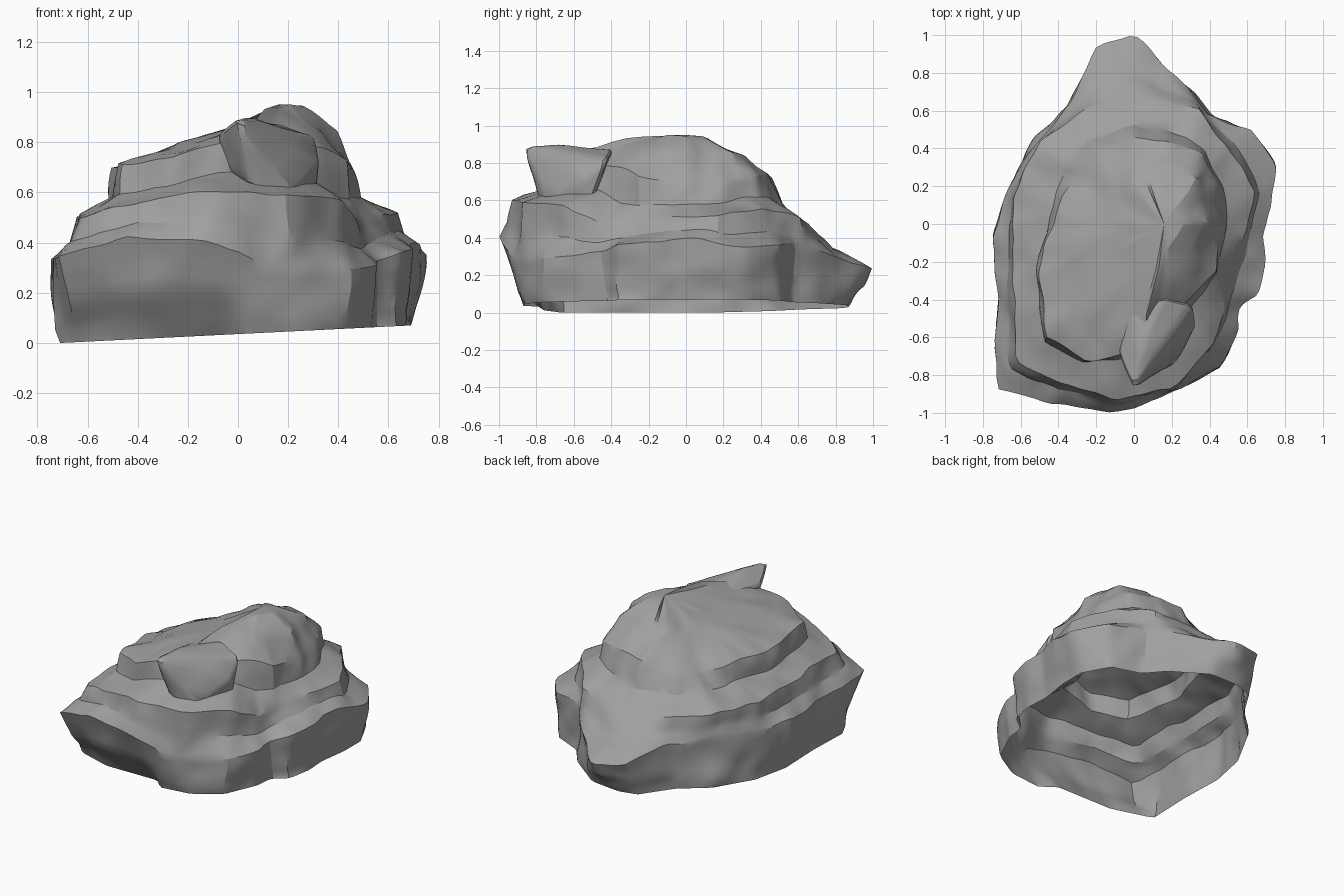
import bpy
import bmesh
import math
from mathutils import Vector, noise

default_cube = bpy.data.objects.get("Cube")
if default_cube:
    bpy.data.objects.remove(default_cube, do_unlink=True)

COLUMNS = 144

stone = bpy.data.materials.new("grey_stone")
stone.use_nodes = True
stone_colour = (0.35, 0.35, 0.35, 1)
stone.diffuse_color = stone_colour
stone.node_tree.nodes["Principled BSDF"].inputs["Base Color"].default_value = stone_colour


def hundredths(*points):
    return [Vector(p).to_3d() / 100 for p in points]


def clamp(value, low, high):
    return max(low, min(high, value))


def cross_flat(a, b):
    return a.x * b.y - a.y * b.x


def resample(outline):
    """Cut an outline with evenly spaced rays from the middle."""
    ring = []
    for i in range(COLUMNS):
        angle = math.tau * (i + 0.01) / COLUMNS
        ray = Vector((math.cos(angle), math.sin(angle), 0))
        for p, q in zip(outline, outline[1:] + outline[:1]):
            cp, cq = cross_flat(ray, p), cross_flat(ray, q)
            if cp <= 0 < cq and ray.dot(p + q) > 0:
                ring.append(p.lerp(q, cp / (cp - cq)))
                break
        else:
            ring.append(ring[-1].copy())
    return ring


def blend(ring_a, ring_b, flat, height):
    """Mix two rings, with separate weights for plan and height."""
    mixed = []
    for a, b in zip(ring_a, ring_b):
        point = a.lerp(b, flat)
        point.z = a.z + (b.z - a.z) * height
        mixed.append(point)
    return mixed


def ledge(ring_a, ring_b, flat, height):
    """Foot of the next terrace; the step softens towards the back."""
    stepped = blend(ring_a, ring_b, flat, height)
    sloped = blend(ring_a, ring_b, 0.62, 0.45)
    return [p.lerp(q, clamp((p.y - 0.3 * p.x - 0.2) / 0.3, 0, 1))
            for p, q in zip(stepped, sloped)]


def weather(point, strength):
    """Shift a point for chipped, uneven stone."""
    broad = noise.noise_vector(point * 3.5)
    chips = noise.noise_vector(point * 8)
    return point + (broad * 0.7 + chips * 0.35) * strength


def finish(name, bm):
    bmesh.ops.recalc_face_normals(bm, faces=bm.faces)
    mesh = bpy.data.meshes.new(name)
    bm.to_mesh(mesh)
    bm.free()
    mesh.materials.append(stone)
    obj = bpy.data.objects.new(name, mesh)
    bpy.context.collection.objects.link(obj)
    bpy.ops.object.select_all(action="DESELECT")
    obj.select_set(True)
    bpy.context.view_layer.objects.active = obj
    bpy.ops.object.shade_smooth_by_angle(angle=math.radians(28))


# Open bottom rim, slightly tilted and cut back under the front right corner
rim = resample(hundredths(
    (67, -20), (66, -5), (69, 15), (69, 32), (60, 50), (42, 57), (32, 70),
    (10, 86), (-10, 87), (-22, 83), (-35, 62), (-52, 46), (-66, 20), (-71, -5),
    (-70, -35), (-71, -66), (-45, -76), (-5, -79), (3, -87), (25, -86),
    (43, -76), (53, -55), (54, -43), (64, -36)))
for p in rim:
    p.z = 0.035 + p.x * 0.05

# Ledge outlines, anticlockwise from the left side
base_edge = resample(hundredths(
    (70, -20, 38), (68, -5, 39), (73, 10, 38), (74, 32, 35), (62, 48, 36),
    (40, 57, 36), (30, 72, 32), (10, 91, 27), (-2, 101, 25), (-20, 93, 26),
    (-34, 62, 33), (-52, 45, 33), (-66, 20, 33), (-74, -5, 33), (-72, -40, 33),
    (-74, -86, 33), (-45, -95, 41), (-12, -100, 42), (2, -97, 38), (8, -94, 30),
    (25, -88, 29), (45, -77, 29), (55, -55, 30), (57, -42, 33), (66, -37, 35)))
middle_edge = resample(hundredths(
    (56, -10, 52), (64, 17, 51), (50, 40, 55), (35, 60, 51), (0, 67, 46),
    (-25, 60, 46), (-48, 45, 48), (-63, 15, 51), (-65, -30, 51),
    (-63, -72, 52), (-40, -85, 57), (-10, -94, 61), (20, -87, 58),
    (40, -65, 57), (48, -44, 48)))
crown_edge = resample(hundredths(
    (47, 0, 70), (44, 20, 70), (36, 37, 71), (15, 44, 73), (0, 45, 72),
    (-20, 40, 66), (-38, 14, 66), (-50, -28, 70), (-46, -60, 71),
    (-25, -72, 75), (-8, -68, 80), (5, -65, 83), (22, -46, 80),
    (32, -36, 77), (44, -25, 73)))
crown_top = resample(hundredths(
    (40, 0, 84), (32, 25, 86), (15, 31, 84), (0, 24, 84), (-10, 0, 83),
    (-30, -30, 77), (-15, -60, 81), (6, -58, 87), (16, -40, 86), (27, -20, 88)))
peak = Vector((0.16, 0, 0.95))

belly = blend(rim, base_edge, 0.65, 0.5)
middle_foot = ledge(base_edge, middle_edge, 0.75, 0.4)
crown_foot = ledge(middle_edge, crown_edge, 0.86, 0.35)

# The dome stands a small step above the plateau beside it
dome_foot = [p.lerp(peak, 0.6) for p in crown_top]
for p in dome_foot:
    p.z += 0.02 if p.x > 0.12 else -0.015

# Terraced shell
bm = bmesh.new()
levels = [rim, belly, base_edge, middle_foot, middle_edge,
          crown_foot, crown_edge, crown_top, dome_foot]
rows = []
for lower, upper in zip(levels, levels[1:]):
    for step in range(4):
        rows.append(blend(lower, upper, step / 4, step / 4))
rows.append(dome_foot)

vert_rows = []
for index, row in enumerate(rows):
    strength = 0.035 if index else 0
    vert_rows.append([bm.verts.new(weather(p, strength)) for p in row])
for low, high in zip(vert_rows, vert_rows[1:]):
    for i in range(COLUMNS):
        j = (i + 1) % COLUMNS
        bm.faces.new((low[i], low[j], high[j], high[i]))
summit = bm.verts.new(peak)
last = vert_rows[-1]
for i in range(COLUMNS):
    bm.faces.new((last[i], last[(i + 1) % COLUMNS], summit))
finish("terraced_rock", bm)

# Pointed outcrop overhanging the front, its back running into the crown
lump = bmesh.new()
for corner in hundredths(
        (0, -87, 89), (-8, -68, 83), (-6, -64, 70), (3, -79, 64), (10, -79, 60),
        (22, -74, 60), (31, -50, 59), (32, -54, 72), (31, -42, 82),
        (17, -39, 87), (2, -62, 89), (4, -72, 90), (5, -45, 62), (-2, -42, 84)):
    lump.verts.new(corner)
hull = bmesh.ops.convex_hull(lump, input=lump.verts)
spare = [v for v in hull["geom_interior"] if isinstance(v, bmesh.types.BMVert)]
bmesh.ops.delete(lump, geom=spare, context="VERTS")
bmesh.ops.bevel(lump, geom=lump.edges[:], offset=0.012, segments=1,
                affect="EDGES", clamp_overlap=True)
bmesh.ops.triangulate(lump, faces=lump.faces[:])
bmesh.ops.subdivide_edges(lump, edges=lump.edges[:], cuts=2, use_grid_fill=True)
for v in lump.verts:
    v.co = weather(v.co, 0.015)
finish("front_outcrop", lump)
